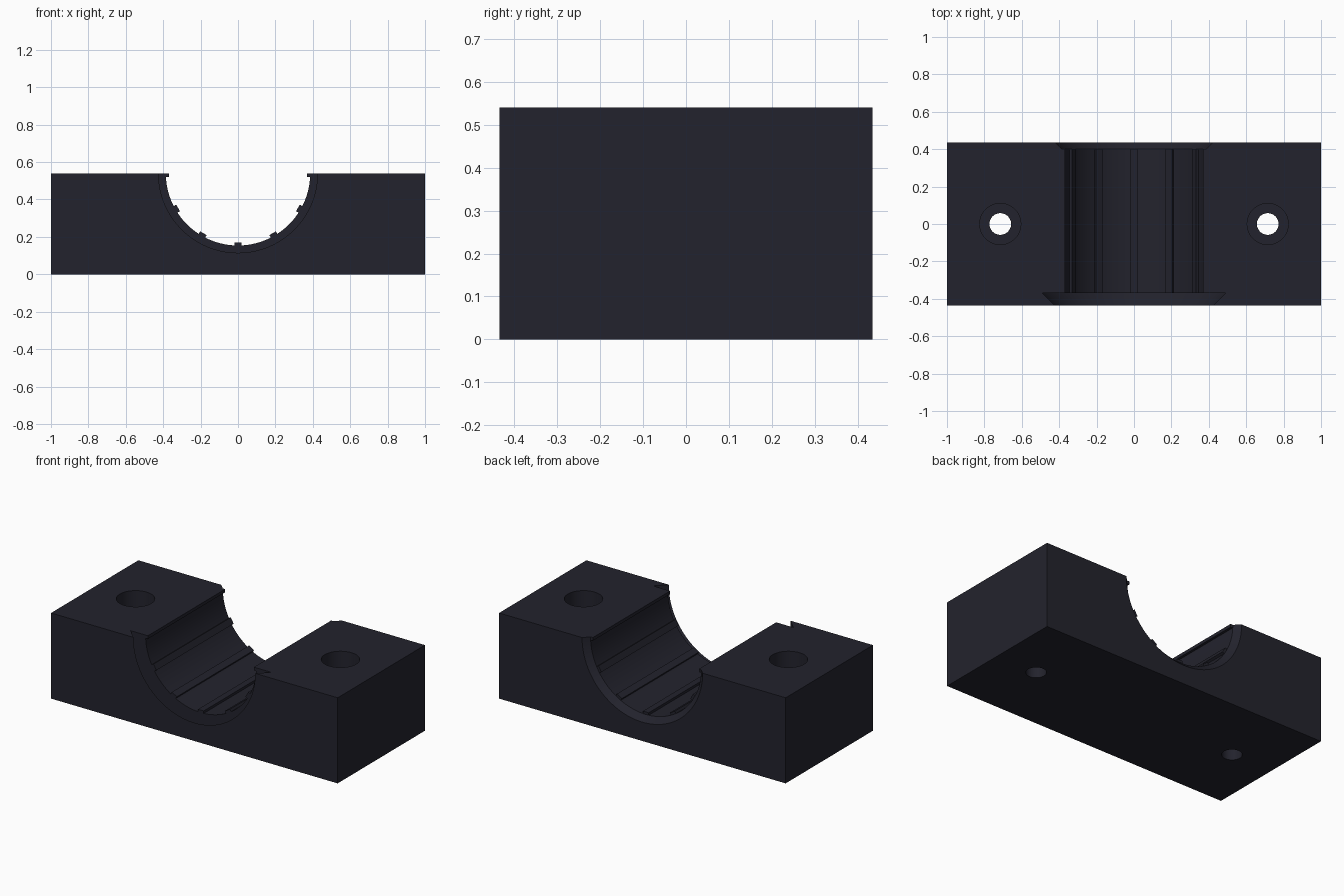
import bpy, bmesh, math
from mathutils import Matrix, Vector

if "Cube" in bpy.data.objects:
    bpy.data.objects.remove(bpy.data.objects["Cube"])

L, W, H = 2.0, 0.87, 0.54          # block size
BORE, RIB = 0.386, 0.37            # bore radius, radius at rib tips
Y0, Y1 = -0.37, 0.40               # plain length of the bore

dark = bpy.data.materials.new("dark slate")
dark.diffuse_color = (0.0165, 0.0165, 0.026, 1)
dark.use_nodes = True
dark.node_tree.nodes["Principled BSDF"].inputs["Base Color"].default_value = dark.diffuse_color


def make(name, bm, cutter=False):
    bmesh.ops.recalc_face_normals(bm, faces=bm.faces)
    me = bpy.data.meshes.new(name)
    bm.to_mesh(me)
    bm.free()
    me.materials.append(dark)
    ob = bpy.data.objects.new(name, me)
    bpy.context.collection.objects.link(ob)
    ob.hide_render = cutter
    return ob


def box(name, size, matrix):
    bm = bmesh.new()
    bmesh.ops.create_cube(bm, size=1, matrix=matrix @ Matrix.Diagonal((*size, 1)))
    return make(name, bm)


def lathe(name, profile, matrix, n):
    """Closed solid turned about local z from (radius, height) points."""
    bm = bmesh.new()
    rings = [[bm.verts.new(matrix @ Vector((r * math.cos(2 * math.pi * i / n),
                                            r * math.sin(2 * math.pi * i / n), h)))
              for i in range(n)] for r, h in profile]
    for a, b in zip(rings, rings[1:]):
        for i in range(n):
            j = (i + 1) % n
            bm.faces.new((a[i], a[j], b[j], b[i]))
    bm.faces.new(rings[0])
    bm.faces.new(rings[-1])
    return make(name, bm, True)


# solid block
block = box("clamp_block", (L, W, H), Matrix.Translation((0, 0, H / 2)))

# bore with undercut front groove and chamfered back rim
along_y = Matrix.Translation((0, 0, H)) @ Matrix.Rotation(-math.pi / 2, 4, 'X')
cutters = [lathe("bore_cutter", [(0.405, -0.455), (0.49, Y0), (BORE, Y0),
                                 (BORE, Y1), (BORE + 0.055, Y1 + 0.055)], along_y, 128)]

# counterbored screw holes
for side in (-1, 1):
    cutters.append(lathe("screw_hole_cutter", [(0.058, -0.05), (0.058, 0.24), (0.11, 0.24),
                                               (0.11, H + 0.05)],
                         Matrix.Translation((side * 0.715, 0, 0)), 48))

for c in cutters:
    mod = block.modifiers.new("cut", 'BOOLEAN')
    mod.operation, mod.solver, mod.object = 'DIFFERENCE', 'EXACT', c
bpy.context.view_layer.update()
cut_mesh = bpy.data.meshes.new_from_object(
    block.evaluated_get(bpy.context.evaluated_depsgraph_get()))
block.modifiers.clear()
block.data = cut_mesh
for c in cutters:
    bpy.data.objects.remove(c)
bpy.context.view_layer.objects.active = block
block.select_set(True)
bpy.ops.object.shade_smooth_by_angle(angle=math.radians(30))

# grip ribs along the bore, the end ones cut off level with the top
depth = 0.025
for deg in (-60, -30, 0, 30, 60):
    m = (Matrix.Translation((0, (Y0 + Y1) / 2, H)) @ Matrix.Rotation(math.radians(deg), 4, 'Y')
         @ Matrix.Translation((0, 0, -RIB - depth / 2)))
    box("grip_rib", (0.04, Y1 - Y0, depth), m)
for side in (-1, 1):
    box("end_rib", (depth, Y1 - Y0, 0.02),
        Matrix.Translation((side * (RIB + depth / 2), (Y0 + Y1) / 2, H - 0.01)))
